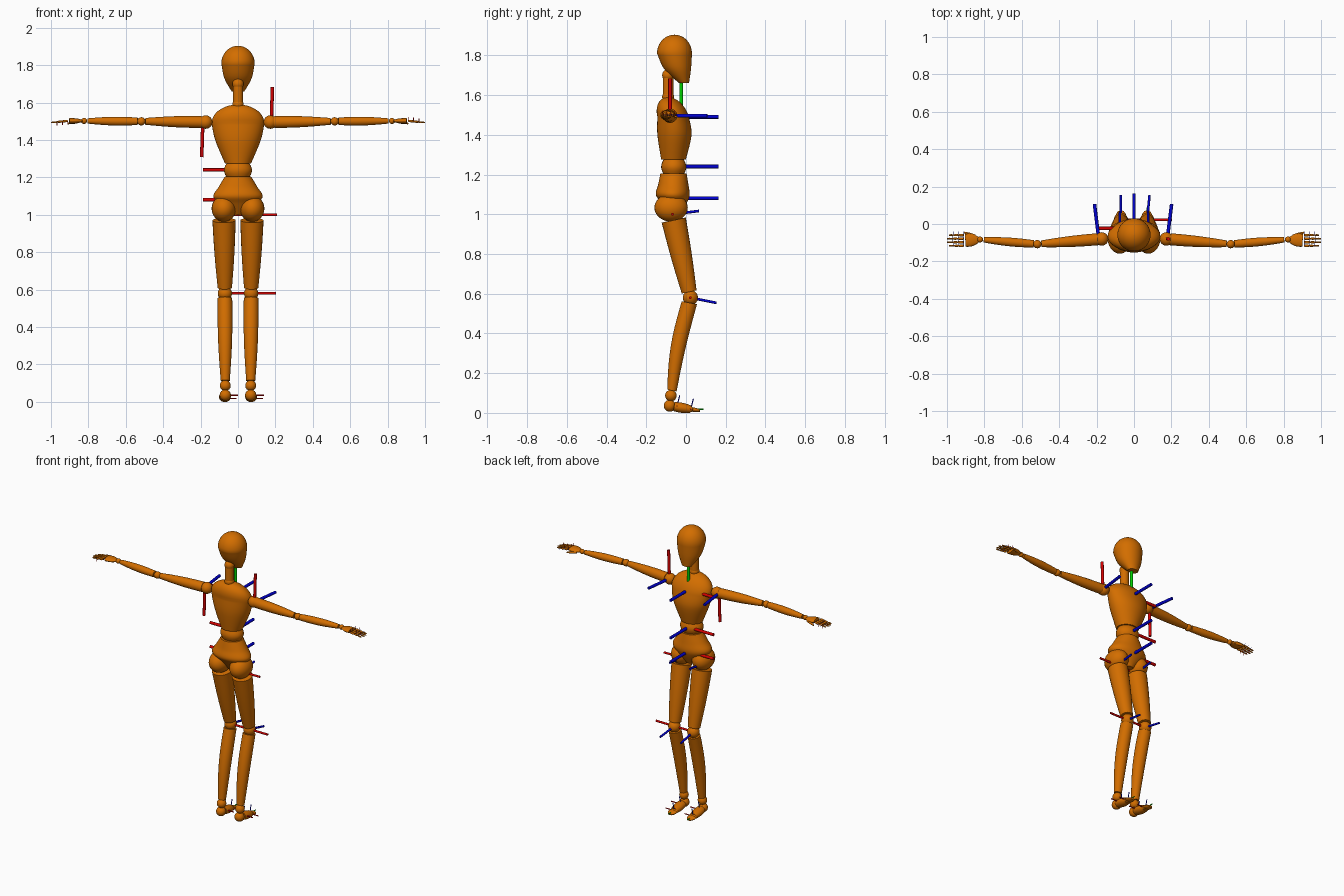
import bpy, bmesh, math
from mathutils import Vector

if "Cube" in bpy.data.objects:
    bpy.data.objects.remove(bpy.data.objects["Cube"], do_unlink=True)

RIGHTWARD, BACKWARD, UPWARD = Vector((1, 0, 0)), Vector((0, 1, 0)), Vector((0, 0, 1))


def make_material(name, red, green, blue):
    material = bpy.data.materials.new(name)
    material.use_nodes = True
    colour = (red, green, blue, 1)
    material.diffuse_color = colour
    shader = material.node_tree.nodes["Principled BSDF"]
    shader.inputs["Base Color"].default_value = colour
    return material


WOOD = make_material("orange wood", 0.65, 0.155, 0)
RED = make_material("red", 0.65, 0, 0)
GREEN = make_material("green", 0, 0.65, 0)
BLUE = make_material("blue", 0, 0, 0.65)


def finish(name, bm, material):
    bmesh.ops.recalc_face_normals(bm, faces=bm.faces)
    mesh = bpy.data.meshes.new(name)
    bm.to_mesh(mesh)
    bm.free()
    mesh.materials.append(material)
    part = bpy.data.objects.new(name, mesh)
    bpy.context.collection.objects.link(part)
    bpy.ops.object.select_all(action="DESELECT")
    part.select_set(True)
    bpy.context.view_layer.objects.active = part
    bpy.ops.object.shade_smooth_by_angle(angle=math.radians(40))


def ball(name, centre, radius, stretch=(1, 1, 1)):
    bm = bmesh.new()
    bmesh.ops.create_uvsphere(bm, u_segments=24, v_segments=16, radius=radius)
    bmesh.ops.scale(bm, vec=stretch, verts=bm.verts)
    bmesh.ops.translate(bm, vec=centre, verts=bm.verts)
    finish(name, bm, WOOD)


def skin(name, rings, axis, sides=32):
    """Cover elliptical rings (centre, width, depth) that lie square to the axis."""
    across = BACKWARD if abs(axis.x) > abs(axis.z) + abs(axis.y) else RIGHTWARD
    across = (across - axis * across.dot(axis)).normalized()
    other = axis.cross(across)
    bm = bmesh.new()
    loops = []
    for centre, width, depth in rings:
        angles = [math.tau * k / sides for k in range(sides)]
        loops.append([bm.verts.new(centre + across * width * math.cos(a)
                                   + other * depth * math.sin(a)) for a in angles])
    for lower, upper in zip(loops, loops[1:]):
        for k in range(sides):
            bm.faces.new((lower[k - 1], lower[k], upper[k], upper[k - 1]))
    bm.faces.new(loops[0])
    bm.faces.new(loops[-1])
    finish(name, bm, WOOD)


def limb(name, start, end, first, last, bulge=0, gap=0, flat=1, bow=0, sides=24, steps=10):
    """Tapered rod between two joints, swelling and bowing in the middle."""
    start, end = Vector(start), Vector(end)
    axis = (end - start).normalized()
    start, end = start + axis * gap, end - axis * gap
    rings = []
    for i in range(steps + 1):
        t = i / steps
        swell = math.sin(math.pi * t)
        radius = first + (last - first) * t + bulge * swell
        rings.append((start.lerp(end, t) + BACKWARD * bow * swell, radius, radius * flat))
    skin(name, rings, axis, sides)


def blend(a, b, c, d, t):
    return b + t / 2 * (c - a + t * (2 * a - 5 * b + 4 * c - d + t * (3 * b - a - 3 * c + d)))


def body(name, rows, dome=0, lean=0):
    """Upright smooth form from (height, y, half width, half depth), with a domed top."""
    rows = [rows[0], *rows, rows[-1]]
    smooth = []
    for group in zip(rows, rows[1:], rows[2:], rows[3:]):
        smooth += [[blend(*values, k / 6) for values in zip(*group)] for k in range(6)]
    smooth.append(rows[-1])
    if dome:
        z, y, width, depth = rows[-1]
        for k in range(1, 10):
            turn = math.radians(k * 9.9)
            rise, shrink = math.sin(turn), math.cos(turn)
            smooth.append((z + dome * rise, y + lean * rise, width * shrink, depth * shrink))
    skin(name, [(Vector((0, y, z)), w, d) for z, y, w, d in smooth], UPWARD, sides=40)


def rod(name, start, direction, length, material):
    direction = direction.normalized()
    bm = bmesh.new()
    thickness = length / 20
    bmesh.ops.create_cone(bm, cap_ends=True, segments=16, radius1=thickness,
                          radius2=thickness, depth=length)
    turn = direction.to_track_quat("Z", "Y").to_matrix()
    bmesh.ops.rotate(bm, matrix=turn, verts=bm.verts)
    bmesh.ops.translate(bm, vec=start + direction * length / 2, verts=bm.verts)
    finish(name, bm, material)


def axis_rods(part, origin, length, red=None, green=None, blue=None):
    for label, way, material in (("red", red, RED), ("green", green, GREEN), ("blue", blue, BLUE)):
        if way:
            rod(f"{part}_{label}_rod", Vector(origin), way, length, material)


# Head and neck
body("head", [(1.66, -0.01, 0.034, 0.025), (1.73, -0.042, 0.073, 0.067),
              (1.81, -0.058, 0.089, 0.088)], dome=0.094)
neck_top, neck_base = (0, -0.09, 1.7), (0, -0.09, 1.59)
ball("neck_top_ball", neck_top, 0.03)
ball("neck_base_ball", neck_base, 0.03)
limb("neck", neck_base, neck_top, 0.027, 0.027, gap=0.01)

# Torso, waist and pelvis
body("chest", [(1.275, -0.063, 0.07, 0.062), (1.4, -0.058, 0.122, 0.086),
               (1.49, -0.065, 0.141, 0.079)], dome=0.1, lean=-0.025)
limb("waist", (0, -0.062, 1.2), (0, -0.062, 1.277), 0.06, 0.06, bulge=0.015, flat=0.84)
body("pelvis", [(1, -0.055, 0.03, 0.03), (1.06, -0.06, 0.1, 0.066),
                (1.1, -0.067, 0.132, 0.085), (1.15, -0.064, 0.103, 0.076),
                (1.205, -0.063, 0.07, 0.066)])
for part, height in (("chest", 1.49), ("waist", 1.24), ("pelvis", 1.08)):
    axis_rods(part, (0, -0.024, height), 0.187, red=-RIGHTWARD, green=UPWARD, blue=BACKWARD)

for side, sign in (("left", 1), ("right", -1)):
    outward = RIGHTWARD * sign

    def at(x, y, z):
        return Vector((sign * x, y, z))

    # Leg
    hip, knee, ankle = at(0.075, -0.068, 1), at(0.07, 0.022, 0.58), at(0.068, -0.076, 0.087)
    ball(side + "_hip_ball", at(0.076, -0.075, 1.033), 0.07, stretch=(0.93, 1.2, 1))
    limb(side + "_thigh", hip, knee, 0.062, 0.038, bulge=0.003, gap=0.03)
    ball(side + "_knee_ball", knee, 0.038)
    limb(side + "_shin", knee, ankle, 0.039, 0.024, bulge=0.006, gap=0.026, bow=-0.012)
    ball(side + "_ankle_ball", ankle, 0.029)

    # Foot
    instep, toe = at(0.07, -0.06, 0.032), at(0.07, 0.024, 0.018)
    ball(side + "_heel", at(0.068, -0.082, 0.036), 0.03)
    limb(side + "_foot", instep, toe, 0.029, 0.024, bulge=0.005, flat=0.8)
    ball(side + "_toe_joint", toe, 0.014, stretch=(1.9, 1, 1))
    limb(side + "_toes", toe, at(0.07, 0.08, 0.009), 0.028, 0.014, bulge=0.005,
         gap=0.01, flat=0.4)
    slanted = UPWARD + BACKWARD / 4
    axis_rods(side + "_foot", at(0.07, -0.045, 0.035), 0.07, red=RIGHTWARD)
    axis_rods(side + "_foot", at(0.07, -0.045, 0.035), 0.055, blue=slanted)
    axis_rods(side + "_toe", toe, 0.063, red=RIGHTWARD, green=BACKWARD)
    axis_rods(side + "_toe", toe, 0.055, blue=slanted)

    # Arm
    shoulder, elbow, wrist = at(0.173, -0.08, 1.496), at(0.517, -0.108, 1.5), at(0.823, -0.083, 1.502)
    ball(side + "_shoulder_ball", shoulder, 0.036)
    limb(side + "_upper_arm", shoulder, elbow, 0.032, 0.018, bulge=0.004, gap=0.022)
    ball(side + "_elbow_ball", elbow, 0.022)
    limb(side + "_forearm", elbow, wrist, 0.02, 0.014, bulge=0.006, gap=0.02)
    ball(side + "_wrist_ball", wrist, 0.016)

    # Hand, with small pins at the finger joints
    knuckles = at(0.91, -0.088, 1.503)
    limb(side + "_palm", wrist, knuckles, 0.016, 0.034, bulge=0.008, gap=0.008, flat=0.4)
    limb(side + "_thumb", at(0.85, -0.063, 1.498), at(0.91, -0.045, 1.488), 0.007, 0.004,
         bulge=0.002, sides=10)
    for finger, offset in (("index", 1.5), ("middle", 0.5), ("ring", -0.5), ("little", -1.5)):
        base = knuckles + BACKWARD * offset * 0.019
        bone = (outward * (0.095 - abs(offset) / 100) - UPWARD / 100) / 3
        for k, joint in enumerate(("base", "middle", "tip")):
            start = base + bone * k
            radius = 0.005 - k / 1000
            limb(f"{side}_{finger}_{joint}", start, start + bone, radius, radius,
                 bulge=0.002, sides=10, steps=4)
            axis_rods(f"{side}_{finger}_{joint}", start, 0.02, red=UPWARD * sign, blue=BACKWARD)

    # Joint axis rods
    left_turn = RIGHTWARD * (1 + sign) / 20
    axis_rods(side + "_shoulder", shoulder + outward / 100 - RIGHTWARD / 200, 0.188,
              red=UPWARD * sign + RIGHTWARD / 30 * sign, blue=BACKWARD + outward / 8)
    axis_rods(side + "_hip", hip, 0.134, red=RIGHTWARD, blue=BACKWARD + UPWARD / 8)
    axis_rods(side + "_knee", knee, 0.134, red=RIGHTWARD, blue=BACKWARD - UPWARD / 5 + left_turn)
